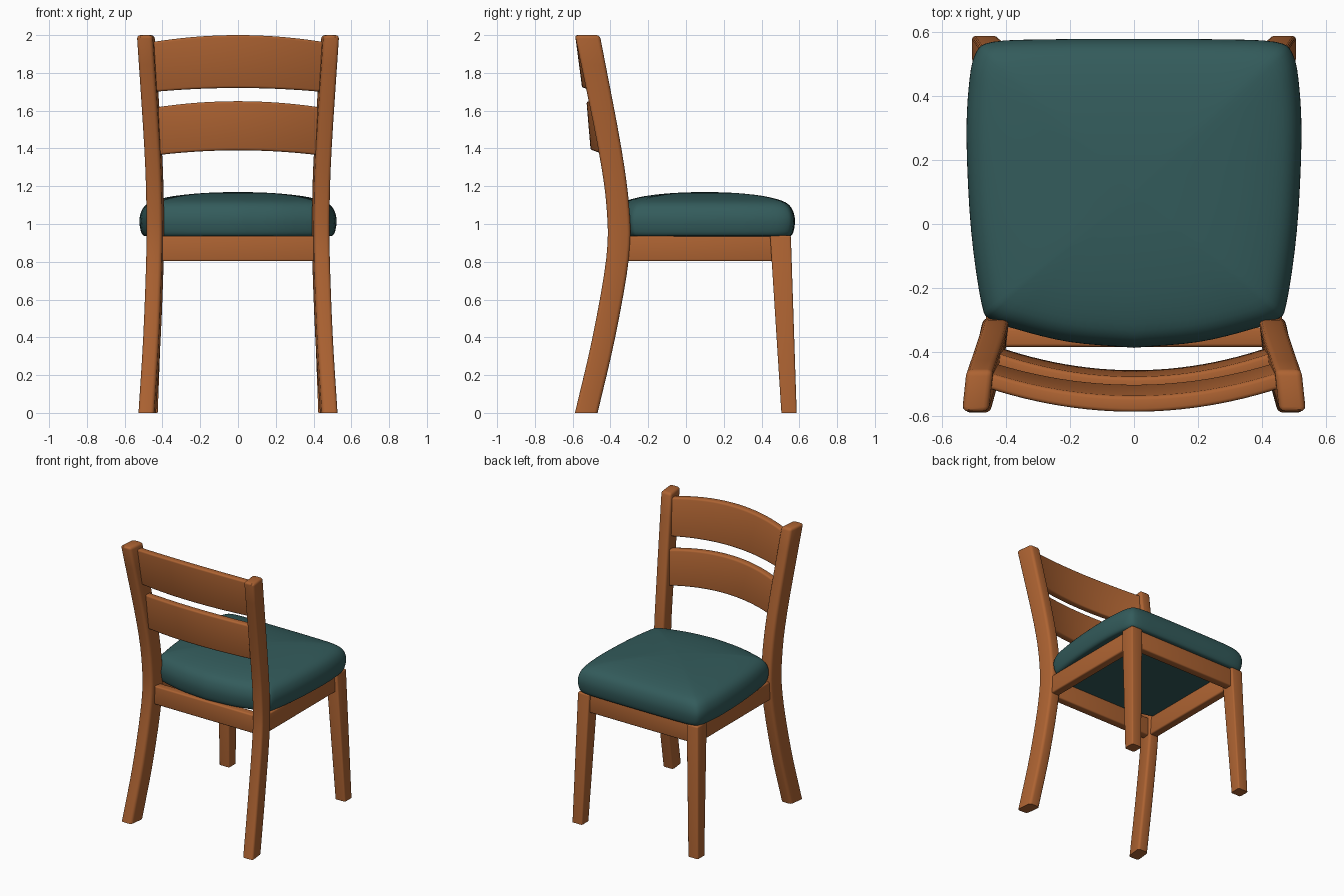
import bpy, bmesh, math
from mathutils import Vector

cube = bpy.data.objects.get("Cube")
if cube:
    bpy.data.objects.remove(cube, do_unlink=True)


def material(name, rgb, rough):
    m = bpy.data.materials.new(name)
    m.use_nodes = True
    m.diffuse_color = (*rgb, 1)
    bsdf = m.node_tree.nodes["Principled BSDF"]
    bsdf.inputs["Base Color"].default_value = (*rgb, 1)
    bsdf.inputs["Roughness"].default_value = rough
    return m


WOOD = material("warm wood", (0.42, 0.125, 0.032), 0.5)
FABRIC = material("teal fabric", (0.033, 0.105, 0.105), 0.8)


def loft(name, rings, mat, bevel=0.0, bevel_start=True, bevel_end=True, angle=35):
    """Skin closed rings of points, cap both ends, round the sharp edges."""
    bm = bmesh.new()
    loops = [[bm.verts.new(p) for p in ring] for ring in rings]
    n = len(loops[0])
    for a, b in zip(loops, loops[1:]):
        for i in range(n):
            j = (i + 1) % n
            bm.faces.new((a[i], a[j], b[j], b[i]))
    first, last = bm.faces.new(loops[0][::-1]), bm.faces.new(loops[-1])
    bmesh.ops.recalc_face_normals(bm, faces=bm.faces[:])
    if bevel:
        skip = set() if bevel_start else set(first.edges)
        skip |= set() if bevel_end else set(last.edges)
        sharp = [e for e in bm.edges
                 if e not in skip and e.calc_face_angle(0) > math.radians(angle)]
        bmesh.ops.bevel(bm, geom=sharp, offset=bevel, segments=3,
                        profile=0.5, affect='EDGES')
    mesh = bpy.data.meshes.new(name)
    bm.to_mesh(mesh)
    bm.free()
    mesh.materials.append(mat)
    obj = bpy.data.objects.new(name, mesh)
    bpy.context.collection.objects.link(obj)
    bpy.ops.object.select_all(action='DESELECT')
    obj.select_set(True)
    bpy.context.view_layer.objects.active = obj
    bpy.ops.object.shade_smooth_by_angle(angle=math.radians(angle))
    return obj


def rect(x0, x1, y0, y1, z, skew=0.0):
    """Level section whose rear edge is shifted outward by skew."""
    return [(x0 + skew, y0, z), (x1 + skew, y0, z), (x1, y1, z), (x0, y1, z)]


def spline(keys, steps):
    """Smooth curve through the key rows."""
    pts = [Vector(k) for k in keys]
    pts = [2 * pts[0] - pts[1]] + pts + [2 * pts[-1] - pts[-2]]
    out = []
    for a, b, c, d in zip(pts, pts[1:], pts[2:], pts[3:]):
        for s in range(steps):
            t = s / steps
            out.append(0.5 * (2 * b + (c - a) * t + (2 * a - 5 * b + 4 * c - d) * t * t
                              + (3 * b - a - 3 * c + d) * t ** 3))
    return out + [pts[-2]]


def mirrored(name, rings, **kw):
    for side, sx in (("left", 1), ("right", -1)):
        loft(f"{side}_{name}", [[(sx * x, y, z) for x, y, z in r] for r in rings], WOOD, **kw)


# Back posts: inner front x, rear y, height
post_keys = [(0.432, -0.588, 0), (0.407, -0.495, 0.4), (0.391, -0.422, 0.82),
             (0.390, -0.420, 1.08), (0.401, -0.465, 1.4), (0.440, -0.588, 2.0)]
post = [rect(x, x + 0.083, y, y + 0.12 + 0.015 * max(0, z - 1.2), z, 0.014)
        for x, y, z in spline(post_keys, 4)]
mirrored("back_post", post, bevel=0.018, bevel_start=False)

# Tapered front legs
mirrored("front_leg", [rect(0.425, 0.505, 0.505, 0.586, 0),
                       rect(0.39, 0.482, 0.445, 0.555, 0.94)],
         bevel=0.01, bevel_start=False)

# Seat rails
mirrored("side_rail", [rect(0.40, 0.462, -0.33, 0.47, z) for z in (0.803, 0.937)], bevel=0.01)
for name, y in (("front_rail", 0.478), ("back_rail", -0.383)):
    loft(name, [rect(-0.41, 0.41, y, y + 0.06, z) for z in (0.803, 0.937)], WOOD, bevel=0.01)


def slat(name, half, bottom, top, y_bottom, y_top, rise_bottom, rise_top, thick=0.05, sag=0.075):
    """Back slat, bowed to the rear and arched upward, as a loft along x."""
    rings = []
    for i in range(25):
        u = -1 + i / 12
        bow, x = u * u, u * half
        zb, zt = bottom - rise_bottom * bow, top - rise_top * bow
        yb, yt = y_bottom + sag * bow, y_top + sag * bow
        rings.append([(x, yb, zb), (x, yb + thick, zb), (x, yt + thick, zt), (x, yt, zt)])
    loft(name, rings, WOOD, bevel=0.012, bevel_start=False, bevel_end=False)


slat("top_slat", 0.46, 1.72, 2.0, -0.55, -0.587, 0.022, 0.038)
slat("lower_slat", 0.43, 1.39, 1.65, -0.505, -0.527, 0.026, 0.032)

# Cushion outline: half plan, mirrored, wider at the front
half_plan = [(0, -0.386), (0.2, -0.368), (0.36, -0.33), (0.445, -0.298), (0.475, -0.25),
             (0.508, -0.02), (0.522, 0.25), (0.516, 0.42), (0.495, 0.53), (0.44, 0.568),
             (0.25, 0.576), (0, 0.577)]
right_half = [(p.x, p.y) for p in spline([(x, y, 0) for x, y in half_plan], 4)]
plan = right_half + [(-x, y) for x, y in right_half[-2:0:-1]]

# Cushion profile: plan scale and height, domed on top
profile = spline([(0.90, 0.935, 0), (0.955, 0.938, 0), (0.985, 0.962, 0), (1.0, 1.015, 0),
                  (0.985, 1.06, 0), (0.94, 1.098, 0), (0.85, 1.124, 0), (0.65, 1.148, 0),
                  (0.35, 1.164, 0), (0.02, 1.17, 0)], 3)
mid = 0.1
loft("seat_cushion", [[(x * p.x, mid + (y - mid) * p.x, p.y) for x, y in plan]
                      for p in profile], FABRIC, angle=60)
